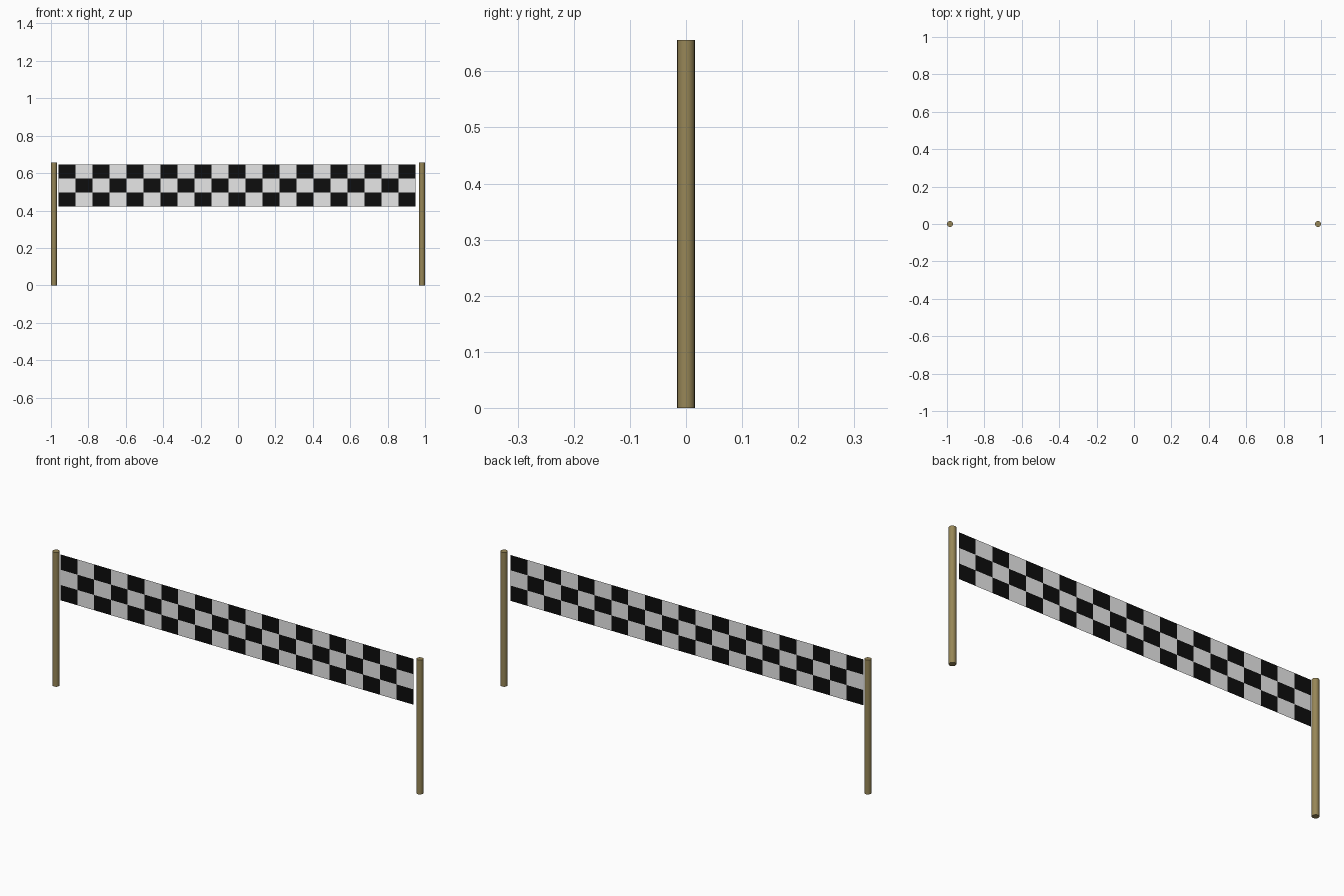
import bpy
import bmesh
from math import floor, radians
from mathutils import Matrix

cube = bpy.data.objects.get("Cube")
if cube:
    bpy.data.objects.remove(cube, do_unlink=True)


def material(name, rgb):
    mat = bpy.data.materials.new(name)
    mat.use_nodes = True
    mat.diffuse_color = (*rgb, 1)
    shader = mat.node_tree.nodes["Principled BSDF"]
    shader.inputs["Base Color"].default_value = (*rgb, 1)
    shader.inputs["Roughness"].default_value = 0.8
    return mat


WOOD = material("olive wood", (0.31, 0.24, 0.095))
BLACK = material("black cloth", (0.004, 0.004, 0.004))
WHITE = material("white cloth", (0.82, 0.82, 0.82))

POST_X, POST_RADIUS, POST_HEIGHT = 0.984, 0.016, 0.656
LEFT, RIGHT, BOTTOM, TOP = -0.96, 0.949, 0.422, 0.646
COLUMNS, ROWS = 21, 3


# Round posts at both ends
def add_post(name, x):
    bpy.ops.mesh.primitive_cylinder_add(
        vertices=16, radius=POST_RADIUS, depth=POST_HEIGHT,
        location=(x, 0, POST_HEIGHT / 2))
    post = bpy.context.object
    post.name = name
    post.data.materials.append(WOOD)
    bpy.ops.object.shade_smooth_by_angle(angle=radians(40))


add_post("right_post", -POST_X)
add_post("left_post", POST_X)

# Flat checked banner: a grid stood upright, facing the front
width, height = RIGHT - LEFT, TOP - BOTTOM
bm = bmesh.new()
bmesh.ops.create_grid(bm, x_segments=COLUMNS, y_segments=ROWS, size=0.5)
place = (Matrix.Translation(((LEFT + RIGHT) / 2, 0, (BOTTOM + TOP) / 2))
         @ Matrix.Rotation(radians(90), 4, "X")
         @ Matrix.Diagonal((width, height, 1, 1)))
bmesh.ops.transform(bm, matrix=place, verts=bm.verts)

# Alternate the two cloth colours, black at the corners
for face in bm.faces:
    centre = face.calc_center_median()
    column = floor((centre.x - LEFT) / width * COLUMNS)
    row = floor((centre.z - BOTTOM) / height * ROWS)
    face.material_index = (column + row) % 2

mesh = bpy.data.meshes.new("checked_banner")
bm.to_mesh(mesh)
bm.free()
mesh.materials.append(BLACK)
mesh.materials.append(WHITE)
banner = bpy.data.objects.new("checked_banner", mesh)
bpy.context.collection.objects.link(banner)
